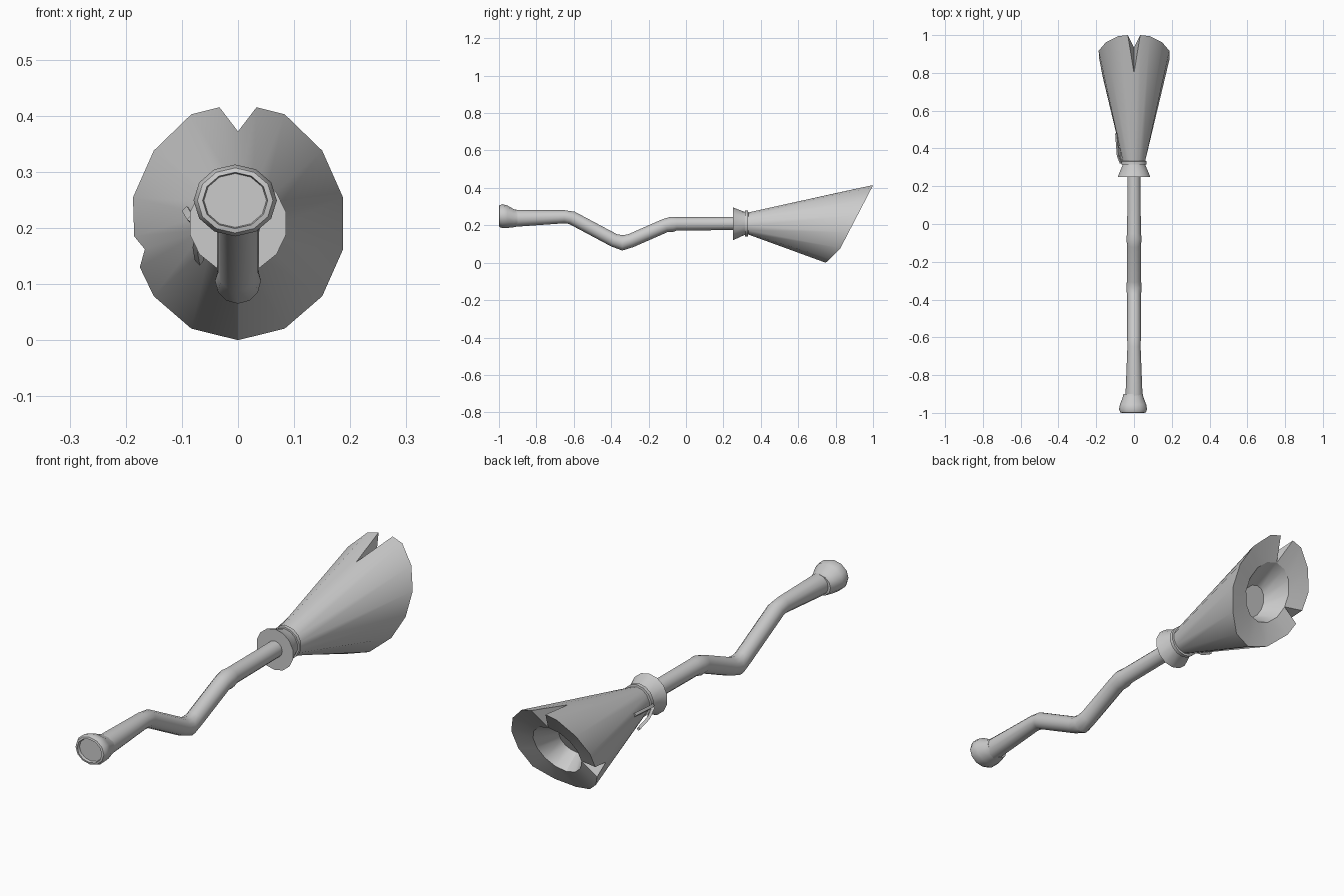
import bpy
from math import sin, cos, pi, radians
from mathutils import Vector

if "Cube" in bpy.data.objects:
    bpy.data.objects.remove(bpy.data.objects["Cube"])


def make(name, verts, faces, angle=35):
    me = bpy.data.meshes.new(name)
    me.from_pydata([tuple(v) for v in verts], [], faces)
    me.validate()
    ob = bpy.data.objects.new(name, me)
    bpy.context.collection.objects.link(ob)
    bpy.ops.object.select_all(action='DESELECT')
    bpy.context.view_layer.objects.active = ob
    ob.select_set(True)
    bpy.ops.object.mode_set(mode='EDIT')
    bpy.ops.mesh.select_all(action='SELECT')
    bpy.ops.mesh.normals_make_consistent(inside=False)
    bpy.ops.object.mode_set(mode='OBJECT')
    bpy.ops.object.shade_smooth_by_angle(angle=radians(angle))
    return ob


def sweep(name, rings, n=12, cx=0.0, sx=1.0, straight=False):
    """Tube through rings (y, z, radius) in the YZ plane, capped at both ends."""
    verts, faces = [], []
    pts = [Vector((cx, y, z)) for y, z, r in rings]
    for i, (y, z, r) in enumerate(rings):
        t = pts[min(i + 1, len(pts) - 1)] - pts[max(i - 1, 0)]
        t = Vector((0, 1, 0)) if straight else t.normalized()
        up = Vector((0, -t.z, t.y))
        for k in range(n):
            a = 2 * pi * k / n
            verts.append(pts[i] + Vector((sx * r * sin(a), 0, 0)) - up * r * cos(a))
    for i in range(len(rings) - 1):
        for k in range(n):
            a, b = i * n + k, i * n + (k + 1) % n
            faces.append((a, b, b + n, a + n))
    faces.append(tuple(range(n)))
    faces.append(tuple(range(len(verts) - n, len(verts))))
    return make(name, verts, faces)


# crooked handle, slightly swollen at the bends
sweep("handle", [(-0.93, 0.237, 0.046), (-0.65, 0.246, 0.035), (-0.61, 0.24, 0.036),
                 (-0.385, 0.12, 0.036), (-0.34, 0.106, 0.041), (-0.295, 0.118, 0.037),
                 (-0.11, 0.199, 0.037), (-0.075, 0.205, 0.041), (-0.05, 0.208, 0.036),
                 (0.30, 0.21, 0.035)])

# flared end knob with shallow recessed face
sweep("handle_knob", [(-0.90, 0.238, 0.044), (-0.92, 0.238, 0.048), (-0.955, 0.246, 0.060),
                      (-0.982, 0.249, 0.064), (-0.998, 0.249, 0.058), (-1.0, 0.249, 0.050),
                      (-0.988, 0.249, 0.048)],
      cx=-0.005, sx=1.16, straight=True)

# collar and binding ring
sweep("collar", [(0.25, 0.208, 0.088), (0.31, 0.21, 0.063), (0.345, 0.21, 0.058)],
      n=14, straight=True)
sweep("binding_ring", [(0.315, 0.21, 0.058), (0.316, 0.21, 0.069), (0.332, 0.21, 0.069),
                       (0.333, 0.21, 0.058)], n=14, straight=True)

# bristle head: slanted 14-sided cone with two notches and a dished end
N = 14


def end_y(z):
    return 0.785 + 0.52 * z if z > 0.06 else 0.747 + 1.13 * z


def rim(k):
    """Rim points at one corner, with a notch as edge, apex, edge."""
    a = 2 * pi * k / N
    if k == 7:
        return [(0.033, 1.0, 0.415), (0, 0.80, 0.372), (-0.033, 1.0, 0.415)]
    if k == 11:
        return [(-0.185, 0.88, 0.185), (-0.166, 0.78, 0.162), (-0.175, 0.852, 0.13)]
    z = 0.208 - 0.208 * cos(a) + (0.007 if k in (6, 8) else 0)
    return [(0.192 * sin(a), end_y(z), z)]


verts, faces, corner = [], [], []


def ring(s, cz, depth):
    start = len(verts)
    for k in range(N):
        a = 2 * pi * k / N
        z = cz - s * 1.08 * cos(a)
        verts.append((s * sin(a), 0.785 + 0.52 * z - depth, z))
    return start


for k in range(N):
    a = 2 * pi * k / N
    verts.append((0.06 * sin(a), 0.33, 0.21 - 0.058 * cos(a)))
for k in range(N):
    pts = rim(k)
    corner.append(list(range(len(verts), len(verts) + len(pts))))
    verts.extend(pts)
inner = ring(0.108, 0.208, 0.02)
dish = ring(0.058, 0.208, 0.12)
for k in range(N):
    j = (k + 1) % N
    p, q = corner[k][-1], corner[j][0]
    faces += [(k, j, q, p), (p, q, inner + j, inner + k),
              (inner + k, inner + j, dish + j, dish + k)]
    for u, v in zip(corner[k], corner[k][1:]):
        faces += [(k, v, u), (u, v, inner + k)]
faces += [tuple(range(N)), tuple(range(dish, dish + N))]
make("bristles", verts, faces, 30)


# loose tails of the binding on the left side
def tail(name, pts, w):
    vs, fs = [], []
    for x, y, z in pts:
        vs += [(x, y, z - w), (x - 0.009, y, z), (x, y, z + w), (x + 0.007, y, z)]
    for i in range(len(pts) - 1):
        for k in range(4):
            a, b = 4 * i + k, 4 * i + (k + 1) % 4
            fs.append((a, b, b + 4, a + 4))
    fs += [(0, 1, 2, 3), tuple(range(len(vs) - 4, len(vs)))]
    make(name, vs, fs, 20)


tail("tie_tail_upper", [(-0.066, 0.32, 0.205), (-0.082, 0.36, 0.215), (-0.091, 0.48, 0.230)], 0.009)
tail("tie_tail_lower", [(-0.066, 0.32, 0.195), (-0.072, 0.36, 0.165), (-0.068, 0.42, 0.142)], 0.009)
